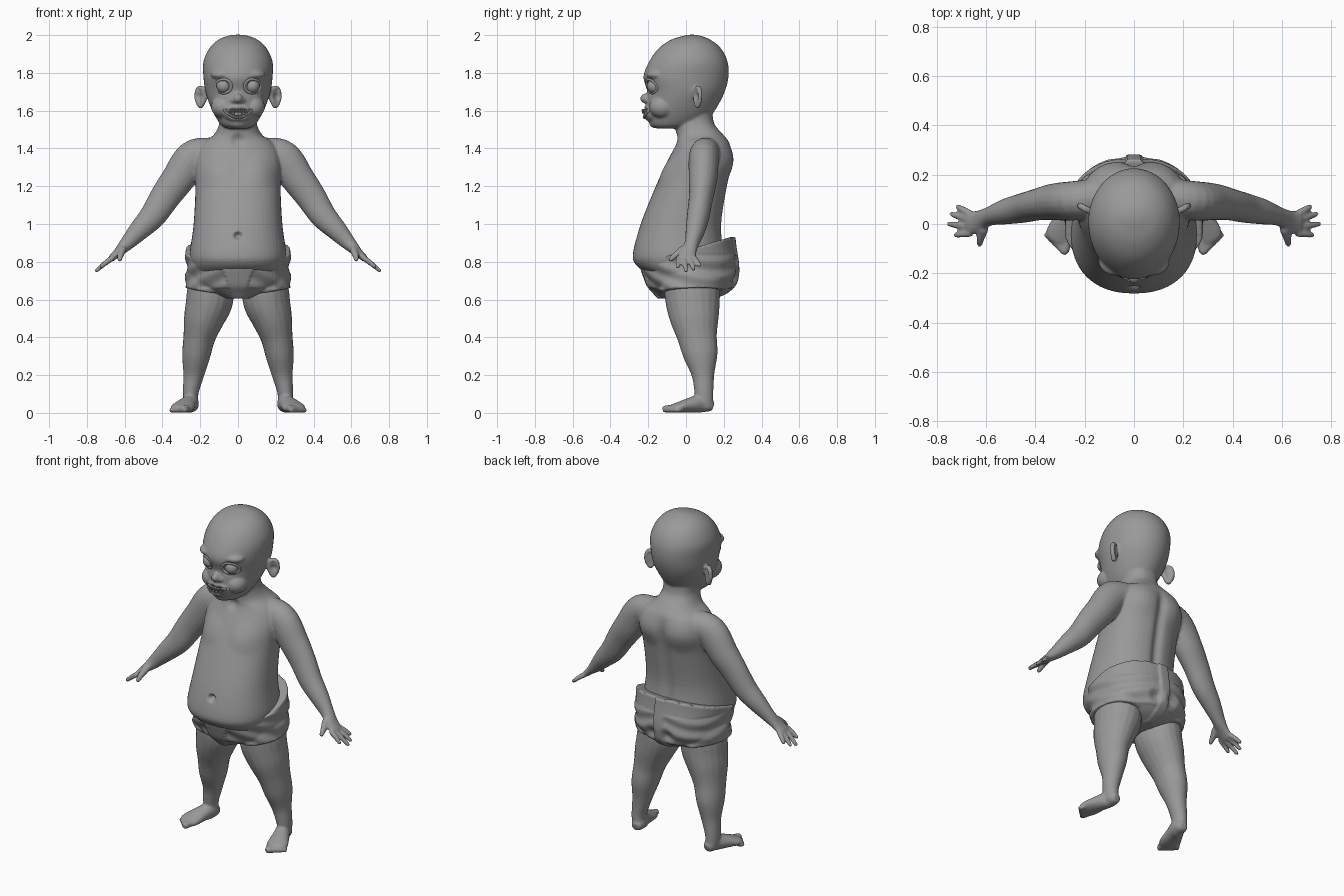
import bpy, bmesh
from math import sin, cos, pi, exp, copysign
from mathutils import Vector, Matrix
from mathutils.bvhtree import BVHTree

if "Cube" in bpy.data.objects:
    bpy.data.objects.remove(bpy.data.objects["Cube"])

X, Y, Z = Vector((1, 0, 0)), Vector((0, 1, 0)), Vector((0, 0, 1))
SIDES = (1, -1)

clay = bpy.data.materials.new("clay grey")
clay.use_nodes = True
grey = (.32, .32, .32, 1)
clay.diffuse_color = grey
clay.node_tree.nodes["Principled BSDF"].inputs["Base Color"].default_value = grey


def spline(rows, steps=5):
    """Catmull-Rom interpolation through rows of numbers."""
    pts = [Vector(row) for row in rows]
    padded = [pts[0]] + pts + [pts[-1]]
    result = []
    for a, b, c, d in zip(padded, padded[1:], padded[2:], padded[3:]):
        for i in range(steps):
            t = i / steps
            result.append(b + (c - a) * (t / 2) + (a * 2 - b * 5 + c * 4 - d) * (t * t / 2)
                          + (b * 3 - a - c * 3 + d) * (t ** 3 / 2))
    return result + [pts[-1]]


def skin(bm, rings):
    """Bridge equal rings of points and cap both ends."""
    loops = [[bm.verts.new(p) for p in ring] for ring in rings]
    for low, high in zip(loops, loops[1:]):
        for i in range(len(low)):
            bm.faces.new((low[i - 1], low[i], high[i], high[i - 1]))
    bm.faces.new(loops[0])
    bm.faces.new(loops[-1])


def trunk(bm, rows, power=1, count=48):
    """Loft level rings given as height, front, back, half width, tilt."""
    rings = []
    for height, front, back, half, tilt in spline(rows):
        ring = []
        for i in range(count):
            c, s = cos(2 * pi * i / count), sin(2 * pi * i / count)
            x = half * copysign(abs(c) ** power, c)
            y = (front + back) / 2 + (back - front) / 2 * copysign(abs(s) ** power, s)
            ring.append((x, y, height + tilt * y))
        rings.append(ring)
    skin(bm, rings)


def limb(bm, rows, side=1, ref=Y, rounded=True, count=20):
    """Sweep an oval along a path of x, y, z, radius along ref, other radius."""
    path = spline(rows)
    centres = [Vector(p[:3]) for p in path]
    last = len(path) - 1
    stations = []
    for i, p in enumerate(path):
        tangent = (centres[min(i + 1, last)] - centres[max(i - 1, 0)]).normalized()
        stations.append((centres[i], tangent, p[3], p[4]))
    if rounded:
        for index, way in ((0, -1), (last, 1)):
            c, t, a, b = stations[index if way < 0 else -1]
            tip = (c + t * way * min(a, b) * .7, t, a * .65, b * .65)
            stations.insert(0, tip) if way < 0 else stations.append(tip)
    rings = []
    for c, t, a, b in stations:
        u = (ref - t * ref.dot(t)).normalized()
        v = t.cross(u)
        ring = [c + u * a * cos(2 * pi * k / count) + v * b * sin(2 * pi * k / count)
                for k in range(count)]
        rings.append([(p.x * side, p.y, p.z) for p in ring])
    skin(bm, rings)


def blob(bm, centre, size, turn=0):
    matrix = (Matrix.Translation(centre) @ Matrix.Rotation(turn, 4, "Z")
              @ Matrix.Diagonal((*size, 1)))
    bmesh.ops.create_uvsphere(bm, u_segments=28, v_segments=18, radius=1, matrix=matrix)


def finish(bm, name, voxel=0, relax=4):
    """Make an object; a voxel size fuses its pieces into one soft surface."""
    bmesh.ops.recalc_face_normals(bm, faces=bm.faces)
    mesh = bpy.data.meshes.new(name)
    bm.to_mesh(mesh)
    bm.free()
    obj = bpy.data.objects.new(name, mesh)
    bpy.context.collection.objects.link(obj)
    if voxel:
        remesh = obj.modifiers.new("fuse", "REMESH")
        remesh.mode, remesh.voxel_size = "VOXEL", voxel
        smooth = obj.modifiers.new("relax", "SMOOTH")
        smooth.factor, smooth.iterations = .5, relax
        graph = bpy.context.evaluated_depsgraph_get()
        obj.data = bpy.data.meshes.new_from_object(obj.evaluated_get(graph))
        obj.modifiers.clear()
        obj.data.name = name
    obj.data.materials.clear()
    obj.data.materials.append(clay)
    obj.data.shade_smooth()
    return obj


def push(obj, centre, radius, offset):
    """Soft sculpting brush, applied to both sides."""
    for side in SIDES if centre[0] else (1,):
        middle = Vector((centre[0] * side, *centre[1:]))
        shift = Vector((offset[0] * side, *offset[1:]))
        for v in obj.data.vertices:
            d = (v.co - middle).length / radius
            if d < 1:
                v.co += shift * (1 - d * d) ** 2


# Torso with neck, then head
bm = bmesh.new()
trunk(bm, [(.66, -.1, .2, .2, 0), (.74, -.21, .2, .24, 0), (.79, -.27, .2, .25, 0),
           (.85, -.28, .2, .255, 0), (1, -.24, .19, .235, 0), (1.2, -.16, .22, .225, 0),
           (1.33, -.1, .248, .23, 0), (1.42, -.055, .235, .2, 0), (1.47, -.05, .2, .13, 0),
           (1.53, -.06, .15, .1, 0), (1.6, -.06, .14, .1, 0)], power=.88)
trunk(bm, [(1.505, -.15, -.04, .05, 0), (1.52, -.185, .05, .085, 0), (1.56, -.2, .12, .115, 0),
           (1.62, -.21, .165, .145, 0), (1.7, -.205, .205, .172, 0), (1.78, -.225, .225, .183, 0),
           (1.86, -.195, .22, .183, 0), (1.93, -.145, .185, .152, 0), (1.975, -.08, .13, .105, 0),
           (1.997, -.01, .075, .05, 0), (2.002, .02, .045, .014, 0)])

# Nose, muzzle and chin
blob(bm, (0, -.213, 1.665), (.026, .03, .026))
blob(bm, (0, -.165, 1.59), (.08, .066, .055))
blob(bm, (0, -.16, 1.535), (.045, .035, .028))

for side in SIDES:
    # Cheeks, nostrils and brows
    blob(bm, (side * .08, -.125, 1.62), (.062, .07, .06))
    blob(bm, (side * .022, -.203, 1.655), (.017, .02, .016))
    blob(bm, (side * .075, -.15, 1.79), (.07, .06, .03))

    # Ears: a thin disc with a rolled rim
    out = Vector((.87, .5, 0))
    ear = Vector((.198, .062, 1.672))
    blob(bm, (side * ear.x, ear.y, ear.z), (.04, .01, .052), side * pi / 6)
    rim = []
    for i in range(13):
        a = 2 * pi * i / 12
        p = ear + out * (.024 + .008 * sin(a)) * cos(a) + Z * .05 * sin(a)
        rim.append((*p, .014, .011))
    limb(bm, rim, side, Vector((-.5, .87, 0)))

    # Arms down to the palm
    limb(bm, [(.13, .11, 1.39, .075, .07), (.235, .095, 1.35, .08, .095),
              (.32, .09, 1.235, .075, .088), (.385, .08, 1.145, .065, .08),
              (.45, .065, 1.045, .06, .07), (.52, .05, .97, .052, .056),
              (.59, .03, .895, .038, .038), (.635, .01, .85, .045, .024),
              (.67, .005, .818, .05, .018)], side)

    # Fingers fan out from the palm, thumb points forward
    for base, tip, reach in ((.042, .07, .715), (.017, .04, .74), (-.012, 0, .75), (-.038, -.045, .725)):
        drop = .818 - (reach - .67) * .82
        limb(bm, [(.665, base, .82, .015, .015), ((.665 + reach) / 2, (base + tip) / 2, (.826 + drop) / 2, .014, .014),
                  (reach, tip, drop, .011, .011)], side)
    limb(bm, [(.61, -.02, .865, .02, .02), (.622, -.055, .835, .017, .017),
              (.626, -.083, .81, .012, .012)], side, X)

    # Legs
    limb(bm, [(.14, .03, .72, .15, .12), (.15, .035, .6, .145, .125), (.18, .045, .5, .13, .108),
              (.205, .06, .4, .105, .085), (.222, .078, .3, .09, .074), (.235, .09, .2, .06, .055),
              (.25, .095, .11, .05, .042), (.25, .1, .05, .045, .038)], side)

    # Feet and toes
    limb(bm, [(.245, .12, .04, .037, .036), (.25, .08, .05, .042, .049), (.27, .03, .043, .05, .041),
              (.293, -.035, .03, .062, .029), (.31, -.065, .024, .055, .022)], side, X)
    for i in range(5):
        k = i / 4
        size = .02 - .007 * k
        limb(bm, [(.272 + .07 * k, -.07 + .04 * k, size + .004, size, size),
                  (.283 + .07 * k, -.11 + .062 * k, size, size, size)], side, X)

body = finish(bm, "body", voxel=.007)
surface = BVHTree.FromPolygons([v.co for v in body.data.vertices],
                               [p.vertices for p in body.data.polygons])


def face_y(x, z):
    """Depth of the face seen from the front."""
    return surface.ray_cast(Vector((x, -1, z)), Y)[0].y


# Eyeballs and eyelids
EYE_X, EYE_Z, EYE_R = .076, 1.73, .038
eye_y = face_y(EYE_X, EYE_Z)
eyes, lids = bmesh.new(), bmesh.new()
for side in SIDES:
    blob(eyes, (side * EYE_X, eye_y + .024, EYE_Z), (EYE_R,) * 3)
    for way in SIDES:
        arc = []
        for i in range(9):
            a = pi * i / 8
            x, z = EYE_X + .042 * cos(a), EYE_Z + way * .036 * sin(a)
            arc.append((x, face_y(x, z) + .006, z, .008, .008))
        limb(lids, arc, side, Y, count=10)
finish(eyes, "eyeballs")
finish(lids, "eyelids")

# Lips and ragged teeth along a smile
lips, teeth = bmesh.new(), bmesh.new()
for way in SIDES:
    smile = []
    for i in range(15):
        t = i / 7 - 1
        x, z = .072 * t, 1.583 + .02 * t * t + way * .02 * (1 - t * t)
        y = face_y(x, z)
        smile.append((x, y + .003, z, .007, .007))
        if abs(t) < .95:
            length = .016 + .006 * (i % 2)
            place = Matrix.Translation((x, y - .001, z - way * length / 3))
            bmesh.ops.create_cone(teeth, cap_ends=True, segments=8, radius1=.006, radius2=.003, depth=length,
                                  matrix=place @ Matrix.Rotation(pi if way > 0 else 0, 4, "X"))
    limb(lips, smile, 1, Z, count=10)
finish(lips, "lips")
finish(teeth, "teeth").data.shade_flat()

# Sculpted hollows: sockets, mouth, ears, navel, collar, chest
push(body, (EYE_X, eye_y, EYE_Z), .06, (0, .022, 0))
push(body, (.025, -.235, 1.587), .045, (0, .03, 0))
push(body, (.21, .045, 1.675), .03, (-.004, .012, 0))
push(body, (0, -.255, .935), .03, (0, .03, 0))
push(body, (0, -.06, 1.44), .05, (0, .015, 0))
push(body, (.11, -.09, 1.27), .11, (0, -.012, 0))
push(body, (.12, .23, 1.33), .12, (0, .012, 0))
for v in body.data.vertices:
    if v.co.y > .1 and .85 < v.co.z < 1.45:
        v.co.y -= .018 * exp(-(v.co.x / .03) ** 2) * min(1, (1.45 - v.co.z) * 8)

# Cloth briefs with leg cuffs
bm = bmesh.new()
trunk(bm, [(.605, -.14, .14, .06, 0), (.635, -.165, .21, .16, 0), (.68, -.195, .262, .25, .05),
           (.75, -.218, .27, .27, .1), (.82, -.23, .255, .276, .25), (.86, -.235, .25, .28, .3)], power=.9)
for side in SIDES:
    limb(bm, [(.15, .025, .74, .17, .125), (.152, .03, .69, .172, .128),
              (.158, .032, .645, .17, .125)], side, rounded=False, count=32)
briefs = finish(bm, "cloth_briefs", voxel=.008, relax=3)

# Raised front panel, back strip and soft folds
for v in briefs.data.vertices:
    x, y, z = abs(v.co.x), v.co.y, v.co.z
    if y < -.08 and x < .025 + .35 * (z - .6):
        v.co.y -= .012
    elif y > .12 and x < .03:
        v.co.y += .012
    elif .66 < z < .84:
        v.co += Vector((v.co.x, y, 0)).normalized() * .005 * sin(z * 70 + x * 25 + y * 15)
push(briefs, (.05, .26, .72), .06, (0, -.015, 0))
